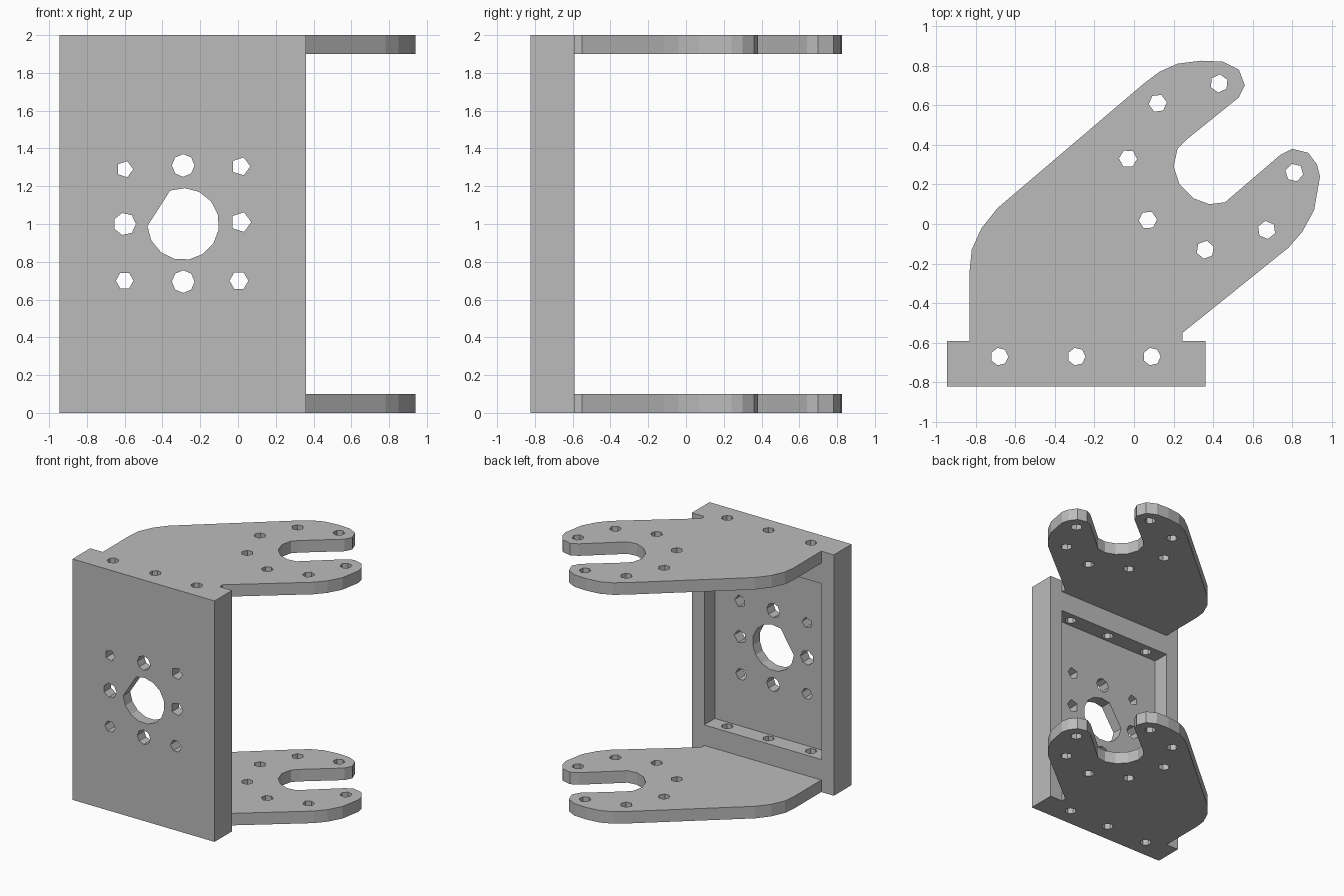
import bpy, bmesh
from math import sin, cos, pi
from mathutils import Vector

cube = bpy.data.objects.get("Cube")
if cube:
    bpy.data.objects.remove(cube, do_unlink=True)

grey = bpy.data.materials.new("plain grey")
grey.use_nodes = True
grey.diffuse_color = (0.5, 0.5, 0.5, 1)
grey.node_tree.nodes["Principled BSDF"].inputs["Base Color"].default_value = (0.5, 0.5, 0.5, 1)


def ring(cx, cy, r, n, turn=0.0):
    return [(cx + r * cos(turn + 2 * pi * i / n), cy + r * sin(turn + 2 * pi * i / n)) for i in range(n)]


def rect(x0, y0, x1, y1):
    return [(x0, y0), (x1, y0), (x1, y1), (x0, y1)]


def prism(bm, outline, lo, hi, axis="Z"):
    """Extrude a closed outline from lo to hi along Z or Y."""
    def place(p, h):
        return Vector((p[0], p[1], h)) if axis == "Z" else Vector((p[0], h, p[1]))
    face = bm.faces.new([bm.verts.new(place(p, lo)) for p in outline])
    out = bmesh.ops.extrude_face_region(bm, geom=[face])
    moved = [v for v in out["geom"] if isinstance(v, bmesh.types.BMVert)]
    bmesh.ops.translate(bm, verts=moved, vec=place((0, 0), hi - lo))


def make(name, prisms):
    bm = bmesh.new()
    for args in prisms:
        prism(bm, *args)
    bmesh.ops.recalc_face_normals(bm, faces=bm.faces)
    mesh = bpy.data.meshes.new(name)
    bm.to_mesh(mesh)
    bm.free()
    mesh.materials.append(grey)
    obj = bpy.data.objects.new(name, mesh)
    bpy.context.collection.objects.link(obj)
    return obj


def cut(obj, prisms):
    """Subtract a set of separate prisms from obj."""
    cutter = make("cutter", prisms)
    cutter.hide_render = True
    mod = obj.modifiers.new("holes", "BOOLEAN")
    mod.operation, mod.solver, mod.object = "DIFFERENCE", "EXACT", cutter
    bpy.context.view_layer.objects.active = obj
    bpy.ops.object.modifier_apply(modifier=mod.name)
    bpy.data.objects.remove(cutter, do_unlink=True)


# Mounting frame: a block hollowed from the back
FRONT, BACK, FLOOR = -0.822, -0.59, -0.73
frame = make("mounting_frame", [(rect(-0.945, 0, 0.36, 2), FRONT, BACK, "Y")])
cut(frame, [(rect(-0.83, 0.27, 0.245, 1.73), FLOOR, -0.4, "Y")])

# Bolt holes through the top and bottom rails
cut(frame, [(ring(x, -0.67, 0.045, 7), -0.1, 2.1) for x in (-0.68, -0.29, 0.09)])

# Centre bore with one long flat, and the bolt pattern around it
bore = [p for i, p in enumerate(ring(-0.29, 1.0, 0.19, 15, -0.15)) if i not in (6, 7)]
pattern = [(-0.6, 1.29, 0.045, 5), (-0.29, 1.31, 0.06, 8), (0.015, 1.305, 0.05, 5),
           (-0.6, 1.0, 0.06, 7), (0.015, 1.01, 0.055, 5),
           (-0.6, 0.7, 0.047, 6), (-0.29, 0.695, 0.06, 8), (0.005, 0.7, 0.05, 6)]
cut(frame, [(o, -0.95, -0.72, "Y") for o in [bore] + [ring(*p) for p in pattern]])

# Forked arm plates, top and bottom
fork = [(-0.83, BACK), (0.245, BACK), (0.245, -0.55), (0.78, -0.12), (0.85, -0.04),
        (0.91, 0.07), (0.94, 0.24), (0.925, 0.3), (0.88, 0.36), (0.8, 0.38), (0.74, 0.35),
        (0.53, 0.17), (0.46, 0.11), (0.38, 0.1), (0.3, 0.13), (0.23, 0.2), (0.2, 0.29),
        (0.22, 0.38), (0.27, 0.43), (0.53, 0.64), (0.56, 0.7), (0.53, 0.78), (0.45, 0.82),
        (0.34, 0.825), (0.22, 0.81), (0.13, 0.77), (0.05, 0.71), (-0.69, 0.08),
        (-0.77, -0.02), (-0.82, -0.13), (-0.83, -0.23)]
fork_holes = [(0.12, 0.61), (0.43, 0.71), (-0.03, 0.33), (0.07, 0.02),
              (0.36, -0.13), (0.67, -0.03), (0.81, 0.26)]
for name, z in (("bottom_fork_plate", 0), ("top_fork_plate", 1.9)):
    plate = make(name, [(fork, z, z + 0.1)])
    cut(plate, [(ring(x, y, 0.046, 6, x), z - 0.1, z + 0.2) for x, y in fork_holes])
